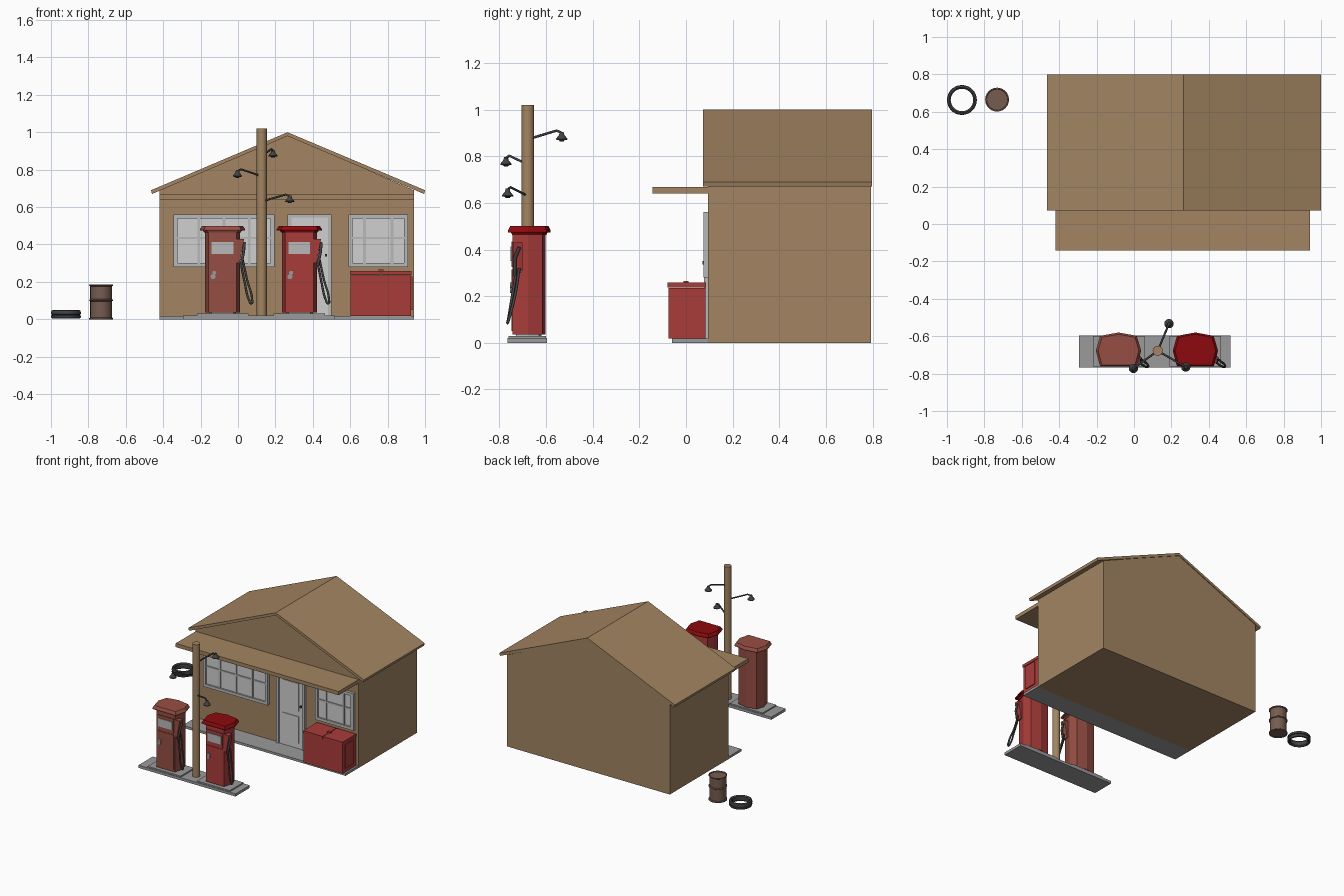
import bpy, bmesh, math
from mathutils import Vector

if "Cube" in bpy.data.objects:
    bpy.data.objects.remove(bpy.data.objects["Cube"])


def material(name, r, g, b):
    m = bpy.data.materials.new(name)
    lin = [((c / 255 + 0.055) / 1.055) ** 2.4 for c in (r, g, b)]
    m.diffuse_color = (*lin, 1)
    m.use_nodes = True
    m.node_tree.nodes["Principled BSDF"].inputs["Base Color"].default_value = m.diffuse_color
    return m


TAN = material("tan", 163, 133, 98)
RED = material("red", 168, 60, 58)
DEEP = material("deep_red", 140, 10, 14)
FADED = material("faded_red", 150, 78, 67)
PALE = material("pale_grey", 208, 208, 208)
GREY = material("light_grey", 184, 184, 184)
CURB = material("curb_grey", 155, 155, 155)
DARK = material("dark_grey", 66, 66, 68)
RUST = material("barrel_brown", 118, 92, 80)


def finish(name, bm, mat, smooth=False):
    bmesh.ops.remove_doubles(bm, verts=bm.verts, dist=1e-5)
    bmesh.ops.recalc_face_normals(bm, faces=bm.faces)
    me = bpy.data.meshes.new(name)
    bm.to_mesh(me)
    bm.free()
    ob = bpy.data.objects.new(name, me)
    bpy.context.collection.objects.link(ob)
    me.materials.append(mat)
    if smooth:
        bpy.ops.object.select_all(action='DESELECT')
        ob.select_set(True)
        bpy.context.view_layer.objects.active = ob
        bpy.ops.object.shade_smooth_by_angle(angle=math.radians(35))
    return ob


def loft(bm, rings, closed=False):
    """Skin a list of equal-length point rings, capping the ends."""
    vs = [[bm.verts.new(p) for p in ring] for ring in rings]
    n = len(vs[0])
    pairs = list(zip(vs, vs[1:])) + ([(vs[-1], vs[0])] if closed else [])
    for a, b in pairs:
        for i in range(n):
            j = (i + 1) % n
            bm.faces.new((a[i], a[j], b[j], b[i]))
    if not closed:
        bm.faces.new(vs[0])
        bm.faces.new(vs[-1])


def boxes(name, mat, *dims):
    """Each box is x0, x1, y0, y1, z0, z1; separate shells in one mesh."""
    me = bmesh.new()
    for x0, x1, y0, y1, z0, z1 in dims:
        loft(me, [[(x0, y0, z), (x1, y0, z), (x1, y1, z), (x0, y1, z)] for z in (z0, z1)])
    return finish(name, me, mat)


def prism_y(name, mat, pts, y0, y1):
    bm = bmesh.new()
    loft(bm, [[(x, y, z) for x, z in pts] for y in (y0, y1)])
    return finish(name, bm, mat)


def lathe(name, mat, cx, cy, profile, n=24, closed=False):
    bm = bmesh.new()
    loft(bm, [[(cx + r * math.cos(2 * math.pi * i / n), cy + r * math.sin(2 * math.pi * i / n), z)
               for i in range(n)] for r, z in profile], closed)
    return finish(name, bm, mat, True)


def tube(name, mat, pts, r, smooth_path=True):
    cu = bpy.data.curves.new(name, 'CURVE')
    cu.dimensions = '3D'
    cu.bevel_depth, cu.bevel_resolution, cu.resolution_u = r, 2, 6
    cu.use_fill_caps = True
    if smooth_path:
        sp = cu.splines.new('BEZIER')
        sp.bezier_points.add(len(pts) - 1)
        for b, p in zip(sp.bezier_points, pts):
            b.co = p
            b.handle_left_type = b.handle_right_type = 'AUTO'
    else:
        sp = cu.splines.new('POLY')
        sp.points.add(len(pts) - 1)
        for q, p in zip(sp.points, pts):
            q.co = (*p, 1)
    cu.materials.append(mat)
    ob = bpy.data.objects.new(name, cu)
    bpy.context.collection.objects.link(ob)
    bpy.ops.object.select_all(action='DESELECT')
    ob.select_set(True)
    bpy.context.view_layer.objects.active = ob
    bpy.ops.object.convert(target='MESH')


# Building: gabled walls, roof slabs, flat canopy, sidewalk
WX0, WX1, PEAK = -0.42, 0.94, 0.265
prism_y("building_walls", TAN, [(WX0, 0), (WX1, 0), (WX1, 0.69), (PEAK, 0.985), (WX0, 0.69)], 0.095, 0.793)
prism_y("roof", TAN, [(-0.465, 0.69), (PEAK, 1.0), (1.0, 0.69), (0.995, 0.67),
                      (PEAK, 0.98), (-0.46, 0.67)], 0.072, 0.798)
boxes("canopy", TAN, (WX0, WX1, -0.143, 0.096, 0.64, 0.668))
boxes("sidewalk", CURB, (WX0, WX1, -0.06, 0.096, 0, 0.018))


# Windows: outer frame, bars and pane
def window(name, x0, x1, bars):
    z0, z1, f = 0.28, 0.56, 0.022
    boxes(name + "_pane", PALE, (x0 + 0.01, x1 - 0.01, 0.087, 0.096, z0 + 0.01, z1 - 0.01))
    parts = [(x0, x1, 0.075, 0.096, z0, z0 + f), (x0, x1, 0.075, 0.096, z1 - f, z1),
             (x0, x0 + f, 0.075, 0.096, z0 + f, z1 - f), (x1 - f, x1, 0.075, 0.096, z0 + f, z1 - f),
             (x0 + f, x1 - f, 0.081, 0.09, 0.428, 0.44)]
    for b in bars:
        bx = x0 + (x1 - x0) * b
        parts.append((bx - 0.007, bx + 0.007, 0.08, 0.09, z0 + f, z1 - f))
    boxes(name + "_frame", GREY, *parts)


window("left_window", -0.345, 0.195, (0.25, 0.5, 0.75))
window("right_window", 0.59, 0.91, (0.27, 0.73))

# Door
boxes("door_leaf", PALE, (0.28, 0.485, 0.085, 0.096, 0.018, 0.55))
boxes("door_frame", GREY, (0.265, 0.285, 0.077, 0.096, 0.018, 0.56),
      (0.48, 0.50, 0.077, 0.096, 0.018, 0.56), (0.285, 0.48, 0.077, 0.096, 0.545, 0.56))
boxes("door_panel", PALE, (0.315, 0.45, 0.08, 0.086, 0.30, 0.51), (0.315, 0.45, 0.08, 0.086, 0.06, 0.26))
boxes("door_handle", DARK, (0.466, 0.475, 0.07, 0.086, 0.335, 0.35))

# Drinks cooler chest with two lids and a side panel
boxes("cooler_body", RED, (0.602, 0.926, -0.076, 0.083, 0.018, 0.235))
boxes("cooler_lids", RED, (0.60, 0.762, -0.08, 0.085, 0.237, 0.258), (0.766, 0.928, -0.08, 0.085, 0.237, 0.258))
boxes("cooler_side_panel", RED, (0.925, 0.932, -0.048, 0.048, 0.05, 0.228))
boxes("cooler_lid_handles", RED, (0.75, 0.778, -0.01, 0.01, 0.256, 0.266))

# Pump island
boxes("island_slab", CURB, (-0.295, 0.515, -0.766, -0.596, 0, 0.02))
boxes("island_plinths", CURB, (-0.22, 0.055, -0.762, -0.60, 0.018, 0.03), (0.19, 0.465, -0.762, -0.60, 0.018, 0.03))

# Seven-sided pump outline around its own centre
HALF = [(0.098, -0.086), (0.121, 0.0), (0.098, 0.079)]
OUTLINE = HALF + [(0, 0.097)] + [(-x, y) for x, y in reversed(HALF)]


def pump(side, cx, body, cap):
    cy = -0.677

    def stack(name, mat, levels):
        bm = bmesh.new()
        loft(bm, [[(cx + x * s, cy + y * s, z) for x, y in OUTLINE] for s, z in levels])
        finish(side + name, bm, mat)

    stack("_pump_foot", GREY, [(0.6, 0.028), (0.6, 0.045)])
    stack("_pump_body", body, [(0.77, 0.036), (0.77, 0.468)])
    stack("_pump_cap", cap, [(0.8, 0.463), (0.86, 0.474), (1.0, 0.474), (1.0, 0.482), (0.9, 0.50)])
    yf = cy - 0.086 * 0.77
    # front trim: dial surround, dial, seam and round badge
    boxes(side + "_pump_front_panels", body, (cx - 0.068, cx + 0.068, yf - 0.005, yf + 0.002, 0.325, 0.435),
          (cx - 0.068, cx + 0.068, yf - 0.004, yf + 0.002, 0.05, 0.315))
    boxes(side + "_pump_dial", GREY, (cx - 0.058, cx + 0.058, yf - 0.009, yf, 0.35, 0.412))
    bm = bmesh.new()
    for ox, z, r in ((-0.05, 0.228, 0.014), (-0.044, 0.248, 0.011)):
        loft(bm, [[(cx + ox + r * math.cos(a * math.pi / 6), y, z + r * math.sin(a * math.pi / 6))
                   for a in range(12)] for y in (yf - 0.011, yf)])
    finish(side + "_pump_badge", bm, CURB)
    # nozzle holder, leaning out at the top
    bm = bmesh.new()
    loft(bm, [[(cx + 0.07, y0, z), (cx + x1, y0, z), (cx + x1, y1, z), (cx + 0.07, y1, z)]
              for z, x1, y0, y1 in ((0.30, 0.092, -0.742, -0.702), (0.43, 0.116, -0.742, -0.702))])
    finish(side + "_nozzle_holder", bm, body)
    tube(side + "_nozzle", DARK, [(cx + 0.117, -0.715, 0.41), (cx + 0.113, -0.735, 0.36),
                                  (cx + 0.098, -0.735, 0.285)], 0.008, False)
    tube(side + "_hose", DARK, [(cx + 0.10, -0.73, 0.29), (cx + 0.118, -0.745, 0.20), (cx + 0.143, -0.762, 0.10),
                                (cx + 0.154, -0.765, 0.085), (cx + 0.158, -0.757, 0.11),
                                (cx + 0.132, -0.732, 0.21), (cx + 0.108, -0.715, 0.32)], 0.006)


pump("left", -0.083, FADED, FADED)
pump("right", 0.328, RED, DEEP)

# Lamp pole with three arms and cone shades
PX, PY = 0.127, -0.678
lathe("lamp_pole", TAN, PX, PY, [(0.027, 0.018), (0.027, 1.02)], 16)
for i, (hx, hy, z) in enumerate([(0.187, -0.533, 0.873), (-0.003, -0.772, 0.765), (0.277, -0.765, 0.63)], 1):
    a, h = Vector((PX, PY, z)), Vector((hx, hy, z))
    bend, tip = a.lerp(h, 0.85), h
    tube(f"lamp_arm_{i}", DARK, [a, (bend.x, bend.y, z + 0.037), (tip.x, tip.y, z + 0.027)], 0.0055, False)
    lathe(f"lamp_shade_{i}", DARK, hx, hy, [(0.008, z + 0.032), (0.012, z + 0.018), (0.025, z + 0.002),
                                            (0.025, z - 0.002), (0.012, z - 0.004), (0.009, z - 0.009)], 14)

# Oil barrel with rolled rims and a middle rib
lathe("barrel", RUST, -0.732, 0.665,
      [(0.056, 0.004), (0.058, 0), (0.064, 0), (0.064, 0.006), (0.058, 0.01), (0.058, 0.096), (0.064, 0.1),
       (0.064, 0.104), (0.058, 0.108), (0.058, 0.176), (0.064, 0.18), (0.064, 0.185), (0.058, 0.185), (0.056, 0.18)])

# Old tyre lying flat, with tread grooves
lathe("tyre", DARK, -0.92, 0.663,
      [(0.06, 0.012), (0.068, 0.004), (0.077, 0.006), (0.08, 0.012), (0.08, 0.02), (0.075, 0.022),
       (0.075, 0.026), (0.08, 0.028), (0.08, 0.038), (0.077, 0.046), (0.068, 0.05), (0.06, 0.042)], 28, True)
